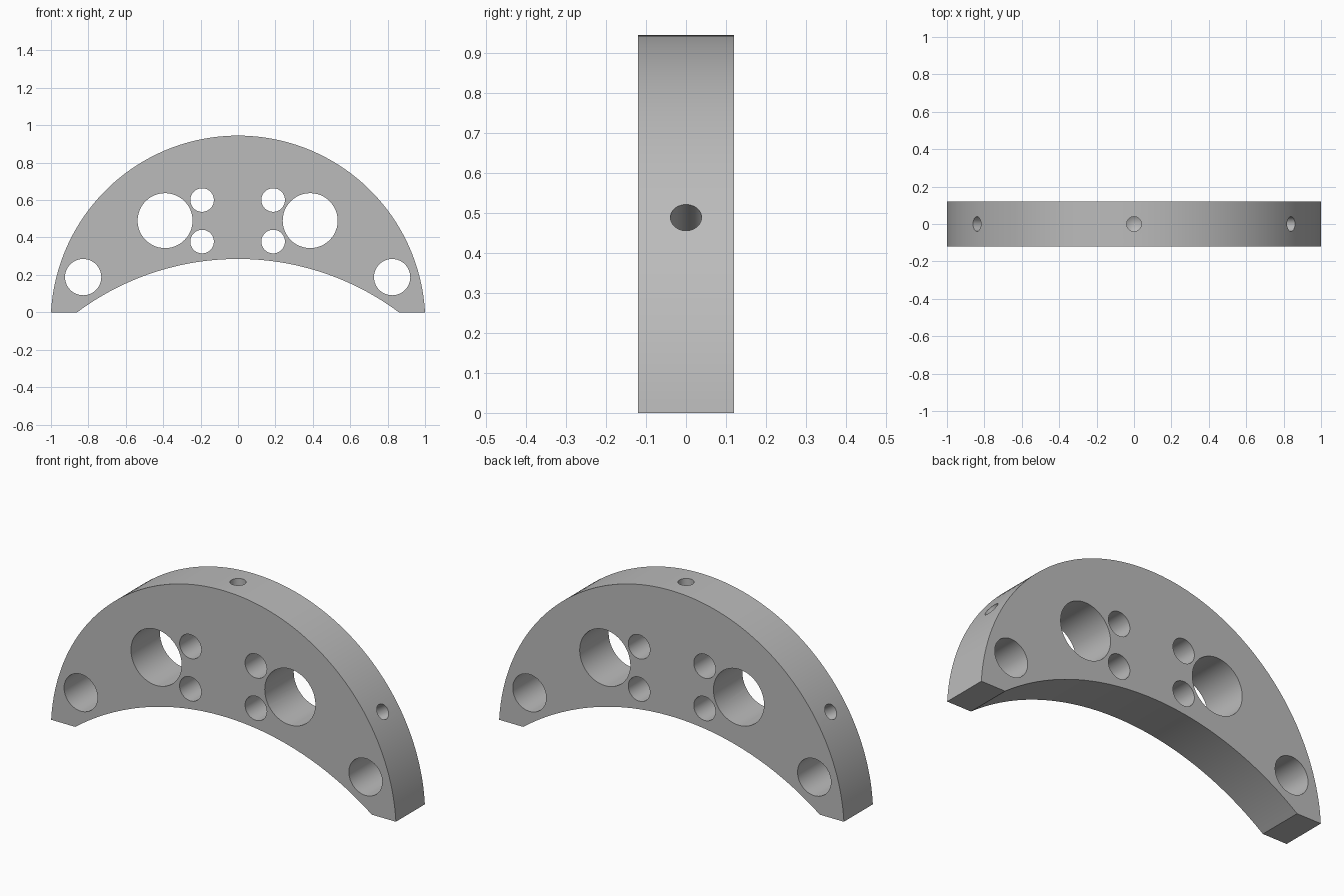
import bpy, bmesh, math
from mathutils import Matrix, Vector

if "Cube" in bpy.data.objects:
    bpy.data.objects.remove(bpy.data.objects["Cube"], do_unlink=True)

HALF = 0.12                      # half thickness of the plate
OUT_Z, OUT_R = -0.057, 1.0016    # outer arc centre height and radius
IN_Z, IN_R = -1.155, 1.44        # inner arc centre height and radius

grey = bpy.data.materials.new("grey metal")
grey.use_nodes = True
color = (0.5, 0.5, 0.5, 1)
grey.diffuse_color = color
grey.node_tree.nodes["Principled BSDF"].inputs["Base Color"].default_value = color


def make_object(name, bm):
    bmesh.ops.recalc_face_normals(bm, faces=bm.faces)
    mesh = bpy.data.meshes.new(name)
    bm.to_mesh(mesh)
    bm.free()
    mesh.materials.append(grey)
    obj = bpy.data.objects.new(name, mesh)
    bpy.context.collection.objects.link(obj)
    return obj


def arc(center_z, radius, steps):
    """Arc from right foot to left foot, ending on the ground."""
    start = math.asin(-center_z / radius)
    sweep = math.pi - 2 * start
    angles = [start + sweep * i / steps for i in range(steps + 1)]
    return [Vector((radius * math.cos(a), -HALF, center_z + radius * math.sin(a)))
            for a in angles]


def add_cone(bm, matrix, r1, r2, depth):
    bmesh.ops.create_cone(bm, cap_ends=True, segments=48, radius1=r1,
                          radius2=r2, depth=depth, matrix=matrix)


# Curved plate: outer arc, then inner arc back, extruded in depth
bm = bmesh.new()
outline = arc(OUT_Z, OUT_R, 96) + arc(IN_Z, IN_R, 64)[::-1]
face = bm.faces.new([bm.verts.new(p) for p in outline])
extruded = bmesh.ops.extrude_face_region(bm, geom=[face])["geom"]
bmesh.ops.translate(bm, vec=(0, 2 * HALF, 0),
                    verts=[v for v in extruded if isinstance(v, bmesh.types.BMVert)])
plate = make_object("arched_plate", bm)

# Through holes, mirrored on both sides
bm = bmesh.new()
turn = Matrix.Rotation(math.pi / 2, 4, "X")
for side in (-1, 1):
    for x, z, r in ((0.388, 0.49, 0.147), (0.19, 0.6, 0.063),
                    (0.19, 0.378, 0.063), (0.826, 0.188, 0.097)):
        place = Matrix.Translation((side * x - 0.002, 0, z))
        add_cone(bm, place @ turn, r, r, 4 * HALF)
through_cutter = make_object("through_hole_cutter", bm)

# Blind drilled holes with conical bottoms, pointing at the arc centre
bm = bmesh.new()
DRILL_R, DRILL_DEPTH, TIP = 0.039, 0.2, 0.022
for degrees in (-57, 0, 57):
    aim = Matrix.Translation((0, 0, OUT_Z)) @ Matrix.Rotation(math.radians(degrees), 4, "Y")
    bottom, top = OUT_R - DRILL_DEPTH, OUT_R + 0.05
    ring = []
    add_cone(bm, aim @ Matrix.Translation((0, 0, (bottom + top) / 2)),
             DRILL_R, DRILL_R, top - bottom)
    # Push the bottom cap out into a drill point
    axis = aim.to_3x3() @ Vector((0, 0, 1))
    base = aim @ Vector((0, 0, bottom))
    cap = [f for f in bm.faces if len(f.verts) > 4
           and (f.calc_center_median() - base).length < 0.001]
    for point in bmesh.ops.poke(bm, faces=cap)["verts"]:
        point.co -= axis * TIP
drill_cutter = make_object("drill_hole_cutter", bm)

# Cut the holes and drop the cutters
bpy.context.view_layer.objects.active = plate
for cutter in (through_cutter, drill_cutter):
    cutter.hide_render = True
    cut = plate.modifiers.new("cut", "BOOLEAN")
    cut.operation, cut.solver, cut.object = "DIFFERENCE", "EXACT", cutter
    bpy.ops.object.modifier_apply(modifier=cut.name)
    bpy.data.objects.remove(cutter, do_unlink=True)

bpy.ops.object.select_all(action="DESELECT")
plate.select_set(True)
bpy.ops.object.shade_smooth_by_angle(angle=math.radians(30))
